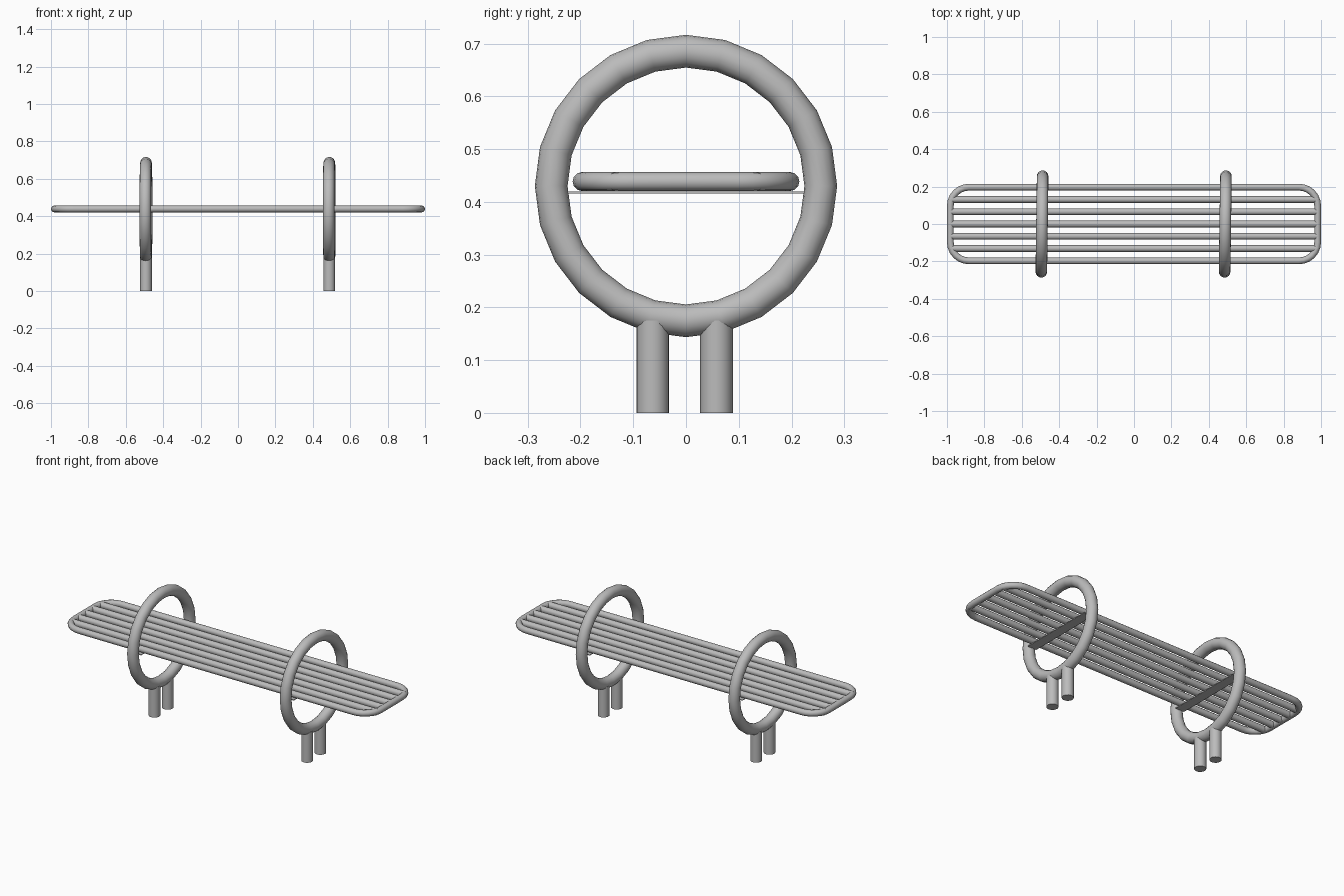
import bpy
from math import pi, sin, cos, radians

cube = bpy.data.objects.get("Cube")
if cube:
    bpy.data.objects.remove(cube, do_unlink=True)

# Single grey metal colour
metal = bpy.data.materials.new("grey_metal")
metal.use_nodes = True
grey = (0.5, 0.5, 0.5, 1)
metal.diffuse_color = grey
metal.node_tree.nodes["Principled BSDF"].inputs["Base Color"].default_value = grey

PIPE = 0.031      # ring and leg pipe radius
ROD = 0.018       # seat rod radius
SEAT_Z = 0.4385
RING_Z, RING_R = 0.43, 0.2555


def finish(name, smooth=True):
    obj = bpy.context.object
    obj.name = name
    obj.data.materials.clear()
    obj.data.materials.append(metal)
    if smooth:
        bpy.ops.object.shade_smooth_by_angle(angle=radians(40))
    return obj


def rod(name, radius, length, location, rotation=(0, 0, 0)):
    bpy.ops.mesh.primitive_cylinder_add(vertices=20, radius=radius, depth=length,
                                        location=location, rotation=rotation)
    return finish(name)


# Seat frame: rounded rectangle swept with a round section
half_x, half_y, corner = 1 - ROD, 0.215 - ROD, 0.1
path = []
for sx, sy, start in ((1, 1, 0), (-1, 1, 90), (-1, -1, 180), (1, -1, 270)):
    for i in range(7):
        a = radians(start + 15 * i)
        path.append((sx * (half_x - corner) + corner * cos(a),
                     sy * (half_y - corner) + corner * sin(a), SEAT_Z))
curve = bpy.data.curves.new("seat_frame", 'CURVE')
curve.dimensions = '3D'
curve.bevel_depth = ROD
curve.bevel_resolution = 4
spline = curve.splines.new('POLY')
spline.points.add(len(path) - 1)
for point, co in zip(spline.points, path):
    point.co = (*co, 1)
spline.use_cyclic_u = True
frame = bpy.data.objects.new("seat_frame", curve)
bpy.context.collection.objects.link(frame)
bpy.ops.object.select_all(action='DESELECT')
frame.select_set(True)
bpy.context.view_layer.objects.active = frame
bpy.ops.object.convert(target='MESH')
finish("seat_frame")

# Seat slats
for i in range(-2, 3):
    rod(f"seat_slat_{i + 3}", ROD, 2 * half_x, (0, i * 0.0655, SEAT_Z), (0, pi / 2, 0))

# Ring supports, each with two legs and a thin plate under the seat
for side, x in (("right", -0.492), ("left", 0.488)):
    bpy.ops.mesh.primitive_torus_add(major_segments=24, minor_segments=16,
                                     major_radius=RING_R, minor_radius=PIPE,
                                     location=(x, 0, RING_Z),
                                     rotation=(radians(0.8), pi / 2, 0))
    finish(f"{side}_ring")
    for end, y in (("front", -0.063), ("back", 0.058)):
        rod(f"{side}_{end}_leg", PIPE, 0.175, (x, y, 0.0875))
    bpy.ops.mesh.primitive_cube_add(size=1, location=(x, 0, 0.418))
    plate = finish(f"{side}_seat_plate", smooth=False)
    plate.scale = (0.055, 0.45, 0.004)
